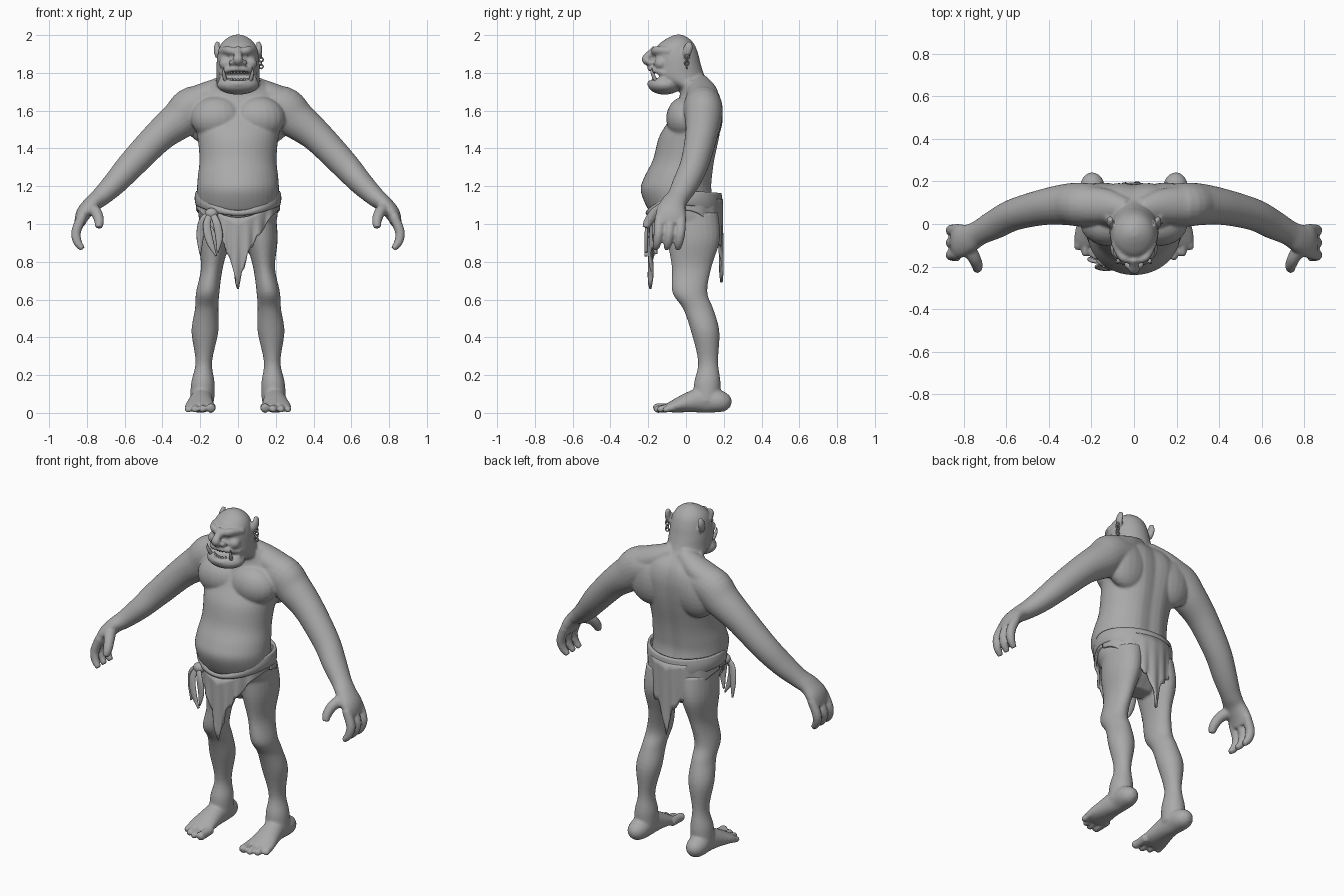
import bpy, bmesh, math
from mathutils import Vector, Matrix

if "Cube" in bpy.data.objects:
    bpy.data.objects.remove(bpy.data.objects["Cube"])

clay = bpy.data.materials.new("plain grey")
clay.use_nodes = True
clay.diffuse_color = (0.4, 0.4, 0.4, 1)
clay.node_tree.nodes["Principled BSDF"].inputs["Base Color"].default_value = (0.4, 0.4, 0.4, 1)
Y, Z = Vector((0, 1, 0)), Vector((0, 0, 1))


def spline(rows, steps=5):
    """Smooth a list of number rows with a Catmull-Rom curve."""
    rows = [Vector(r) for r in rows]
    ext = [rows[0]] + rows + [rows[-1]]
    out = []
    for a, b, c, d in zip(ext, ext[1:], ext[2:], ext[3:]):
        for k in range(steps):
            t = k / steps
            out.append(0.5 * (2 * b + (c - a) * t + (2 * a - 5 * b + 4 * c - d) * t * t
                              + (3 * b - a - 3 * c + d) * t ** 3))
    return out + [rows[-1]]


def loft(bm, rows, ref=Y, axis=None, sides=24, groove=0):
    """Tube through rows of (x, y, z, radius across, radius along ref)."""
    rows = spline(rows)
    rings = []
    for i, r in enumerate(rows):
        c = Vector(r[:3])
        t = axis or (Vector(rows[min(i + 1, len(rows) - 1)][:3]) - Vector(rows[max(i - 1, 0)][:3])).normalized()
        v = (ref - ref.dot(t) * t).normalized()
        u = v.cross(t)
        ring = []
        for k in range(sides):
            a = math.tau * k / sides
            p = c + u * r[3] * math.cos(a) + v * r[4] * math.sin(a)
            if math.sin(a) > 0:
                p.y -= groove * math.exp(-(p.x / 0.045) ** 2)
            ring.append(bm.verts.new(p))
        rings.append(ring)
    for p, q in zip(rings, rings[1:]):
        for k in range(sides):
            n = (k + 1) % sides
            bm.faces.new((p[k], p[n], q[n], q[k]))
    bm.faces.new(rings[0])
    bm.faces.new(rings[-1])


def ball(bm, loc, radii):
    bmesh.ops.create_uvsphere(bm, u_segments=20, v_segments=14, radius=1,
                              matrix=Matrix.Translation(loc) @ Matrix.Diagonal((*radii, 1)))


def finish(name, bm):
    bmesh.ops.recalc_face_normals(bm, faces=bm.faces)
    for f in bm.faces:
        f.smooth = True
    me = bpy.data.meshes.new(name)
    bm.to_mesh(me)
    bm.free()
    me.materials.append(clay)
    ob = bpy.data.objects.new(name, me)
    bpy.context.collection.objects.link(ob)
    return ob


# Torso and head: rows of height, front y, back y, half width
def upright(bm, rows, groove=0):
    loft(bm, [(0, (f + b) / 2, z, w, (b - f) / 2) for z, f, b, w in rows], axis=Z, sides=40, groove=groove)


body = bmesh.new()
upright(body, [(.85, -.02, .1, .07), (.93, -.1, .17, .17), (1.02, -.16, .188, .205), (1.09, -.208, .165, .212),
               (1.18, -.24, .145, .217), (1.25, -.22, .148, .213), (1.34, -.175, .16, .204),
               (1.46, -.143, .185, .215), (1.55, -.09, .197, .24), (1.63, -.05, .197, .25),
               (1.7, -.03, .175, .2), (1.76, -.03, .12, .13)], groove=.015)
upright(body, [(1.62, -.01, .16, .14), (1.7, -.03, .15, .12), (1.77, -.16, .105, .115), (1.84, -.168, .08, .114),
               (1.9, -.172, .065, .108), (1.95, -.145, .045, .092), (1.983, -.1, .015, .06), (2.002, -.06, -.02, .02)])

# Jaw, lips and nose
ball(body, (0, -.113, 1.737), (.113, .09, .052))
for height, width in ((1.822, .014), (1.742, .016)):
    bend = 1.78 - height
    loft(body, [(x, y, height + bend * k, width, width) for x, y, k in
                ((-.09, -.11, .6), (-.05, -.172, .15), (0, -.19, 0), (.05, -.172, .15), (.09, -.11, .6))], ref=Z)
loft(body, [(0, -.16, 1.93, .018, .02), (0, -.185, 1.905, .02, .02), (0, -.214, 1.872, .026, .022),
            (0, -.197, 1.85, .02, .016)])

for s in (1, -1):
    # Brow, cheek, nostril and ear
    loft(body, [(s * .095, -.085, 1.915, .016, .016), (s * .055, -.158, 1.92, .018, .022),
                (s * .012, -.17, 1.908, .014, .016)], ref=Z)
    ball(body, (s * .062, -.132, 1.85), (.04, .036, .034))
    ball(body, (s * .03, -.188, 1.855), (.019, .022, .016))
    loft(body, [(s * .104, .0, 1.88, .014, .014), (s * .112, .006, 1.91, .016, .024),
                (s * .112, .014, 1.94, .015, .024), (s * .106, .02, 1.965, .01, .012)])

    # Chest, shoulder blade and neck muscle
    ball(body, (s * .11, -.005, 1.56), (.14, .1, .115))
    ball(body, (s * .15, .115, 1.57), (.14, .08, .15))
    loft(body, [(s * .03, .07, 1.75, .05, .05), (s * .13, .085, 1.7, .065, .08), (s * .24, .09, 1.65, .075, .09)])

    # Arm and palm
    loft(body, [(s * x, y, z, a, b) for x, y, z, a, b in (
        (.1, .085, 1.63, .09, .09), (.23, .09, 1.618, .113, .103), (.31, .092, 1.552, .103, .098),
        (.42, .08, 1.463, .085, .085), (.56, .045, 1.318, .075, .075), (.65, 0, 1.218, .064, .07),
        (.725, -.04, 1.145, .052, .06), (.775, -.068, 1.105, .044, .068), (.818, -.08, 1.055, .04, .08),
        (.84, -.083, 1.0, .028, .075))])

    # Fingers and thumb
    for y in (-.025, -.083, -.14):
        loft(body, [(s * x, y + d, z, r, r) for x, d, z, r in (
            (.825, 0, 1.04, .026), (.857, -.004, .96, .026), (.85, -.012, .905, .023), (.822, -.02, .868, .016))])
    loft(body, [(s * x, y, z, r, r) for x, y, z, r in (
        (.785, -.1, 1.09, .036), (.75, -.16, 1.06, .03), (.735, -.197, 1.015, .026), (.738, -.214, .98, .019))])

    # Leg
    loft(body, [(s * x, y, z, a, b) for x, y, z, a, b in (
        (.11, .03, 1.06, .09, .14), (.125, .04, .92, .085, .14), (.138, .03, .77, .058, .105),
        (.16, .02, .64, .062, .093), (.166, .065, .55, .062, .08), (.175, .102, .43, .071, .075),
        (.181, .117, .27, .044, .053), (.186, .113, .16, .062, .07), (.19, .11, .06, .064, .07))], axis=Z)

    # Foot and toes
    loft(body, [(s * x, y, z, a, b) for x, y, z, a, b in (
        (.2, .238, .045, .016, .018), (.198, .215, .052, .045, .045), (.195, .17, .062, .06, .06),
        (.192, .1, .07, .058, .07), (.197, .02, .057, .066, .055), (.203, -.06, .036, .078, .035),
        (.205, -.1, .026, .07, .022))], ref=Z)
    for x, tip, r in ((.143, -.168, .025), (.187, -.165, .019), (.228, -.148, .019), (.264, -.118, .018)):
        loft(body, [(s * (x - .002), -.06, .03, r, r), (s * x, tip + .035, .025, r * .9, r),
                    (s * x, tip + .012, r, r, r), (s * x, tip - .004, r * .8, r * .6, r * .6)], ref=Z)

skin = finish("body", body)

# Fuse the body into one skin, then open the mouth
cut = bmesh.new()
ball(cut, (0, -.2, 1.784), (.12, .07, .025))
cutter = finish("mouth_cutter", cut)
cutter.hide_render = True
fuse = skin.modifiers.new("fuse", "REMESH")
fuse.mode = "VOXEL"
fuse.voxel_size = .007
fuse.use_smooth_shade = True
relax = skin.modifiers.new("relax", "SMOOTH")
relax.factor = .5
relax.iterations = 7
mouth = skin.modifiers.new("mouth", "BOOLEAN")
mouth.operation = "DIFFERENCE"
mouth.solver = "EXACT"
mouth.object = cutter
bpy.context.view_layer.objects.active = skin
for m in ("fuse", "relax", "mouth"):
    bpy.ops.object.modifier_apply(modifier=m)
bpy.data.objects.remove(cutter)

# Eyes, teeth and tusks
eyes, teeth = bmesh.new(), bmesh.new()
for s in (1, -1):
    ball(eyes, (s * .044, -.152, 1.89), (.014, .012, .007))
    loft(teeth, [(s * x, y, z, r, r) for x, y, z, r in (
        (.064, -.155, 1.75, .01), (.073, -.173, 1.785, .01), (.078, -.182, 1.81, .006), (.076, -.18, 1.828, .001))], sides=10)
for i in range(-3, 4):
    x, y = i * .017, -.176 + 9 * (i * .017) ** 2
    for z0, z1 in ((1.818, 1.795), (1.75, 1.773)):
        loft(teeth, [(x, y, z0, .008, .007), (x, y, (z0 + z1) / 2, .008, .006), (x, y, z1, .003, .002)], sides=8)
finish("eyes", eyes)
finish("teeth", teeth)

# Earring chain on the left ear
for i in range(4):
    bpy.ops.mesh.primitive_torus_add(major_segments=16, minor_segments=8, major_radius=.011, minor_radius=.004,
                                     location=(.122, .005, 1.888 - i * .018),
                                     rotation=(math.pi / 2 * (i % 2), math.pi / 2, 0))
    bpy.context.object.name = "earring_link"
    bpy.context.object.data.materials.append(clay)
    bpy.ops.object.shade_smooth()


# Loincloth sheets wrapped around the hips; ripple folds the cloth in depth
def sheet(name, a0, a1, top, bottom, ry, thick, swell=0, ripple=0, cols=64, rows=8):
    bm = bmesh.new()
    grid = []
    for i in range(cols + 1):
        a = math.radians(a0 + (a1 - a0) * i / cols)
        s, c = math.sin(a), math.cos(a)
        line = []
        for j in range(rows + 1):
            t = j / rows
            k = 1 + swell * math.sin(math.pi * t)
            fold = ripple * t * math.sin(s * 22)
            line.append(bm.verts.new((.215 * s * k, -.01 - ry * c * k + fold, top(s, c) * (1 - t) + bottom(s) * t)))
        grid.append(line)
    for p, q in zip(grid, grid[1:]):
        for j in range(rows):
            bm.faces.new((p[j], q[j], q[j + 1], p[j + 1]))
    bmesh.ops.remove_doubles(bm, verts=bm.verts, dist=.0005)
    solid = finish(name, bm).modifiers.new("thickness", "SOLIDIFY")
    solid.thickness = thick
    solid.offset = 0


def hem(points):
    """Lower edge height from distance to the middle."""
    def height(s):
        d = abs(s) * .215
        (x0, z0), (x1, z1) = next(p for p in zip(points, points[1:]) if d <= p[1][0])
        return z0 + (z1 - z0) * (d - x0) / (x1 - x0) + .012 * math.sin(s * 30) * (d < .1)
    return height


def waist(s, c):
    return 1.055 + .105 * s * s if c > 0 else 1.16 - .01 * c * c


sheet("belt", 0, 360, lambda s, c: waist(s, c) + .012, lambda s: 1.05 + .05 * s * s, .19, .016, swell=.03)
sheet("front_cloth", -88, 88, lambda s, c: waist(s, c) - .02,
      hem([(0, .655), (.02, .74), (.045, .83), (.075, .89), (.12, .955), (.17, 1.035), (.22, 1.09)]),
      .178, .014, ripple=.01)
sheet("back_cloth", 92, 268, lambda s, c: waist(s, c) - .02,
      hem([(0, .69), (.025, .82), (.05, .87), (.09, .91), (.14, .97), (.22, 1.08)]), .198, .014, ripple=.006)

# Knot with hanging strips on the right hip
knot = bmesh.new()
ball(knot, (-.14, -.172, 1.055), (.035, .028, .03))
for path in (((-.14, -.18, 1.06), (-.185, -.175, 1.02), (-.2, -.165, .94), (-.2, -.16, .84)),
             ((-.14, -.18, 1.06), (-.165, -.2, 1.0), (-.15, -.21, .91), (-.115, -.212, .83)),
             ((-.14, -.18, 1.06), (-.115, -.205, 1.01), (-.1, -.21, .93), (-.108, -.21, .85))):
    loft(knot, [(*p, w, .009) for p, w in zip(path, (.014, .02, .02, .004))], sides=12)
finish("hip_knot", knot)
